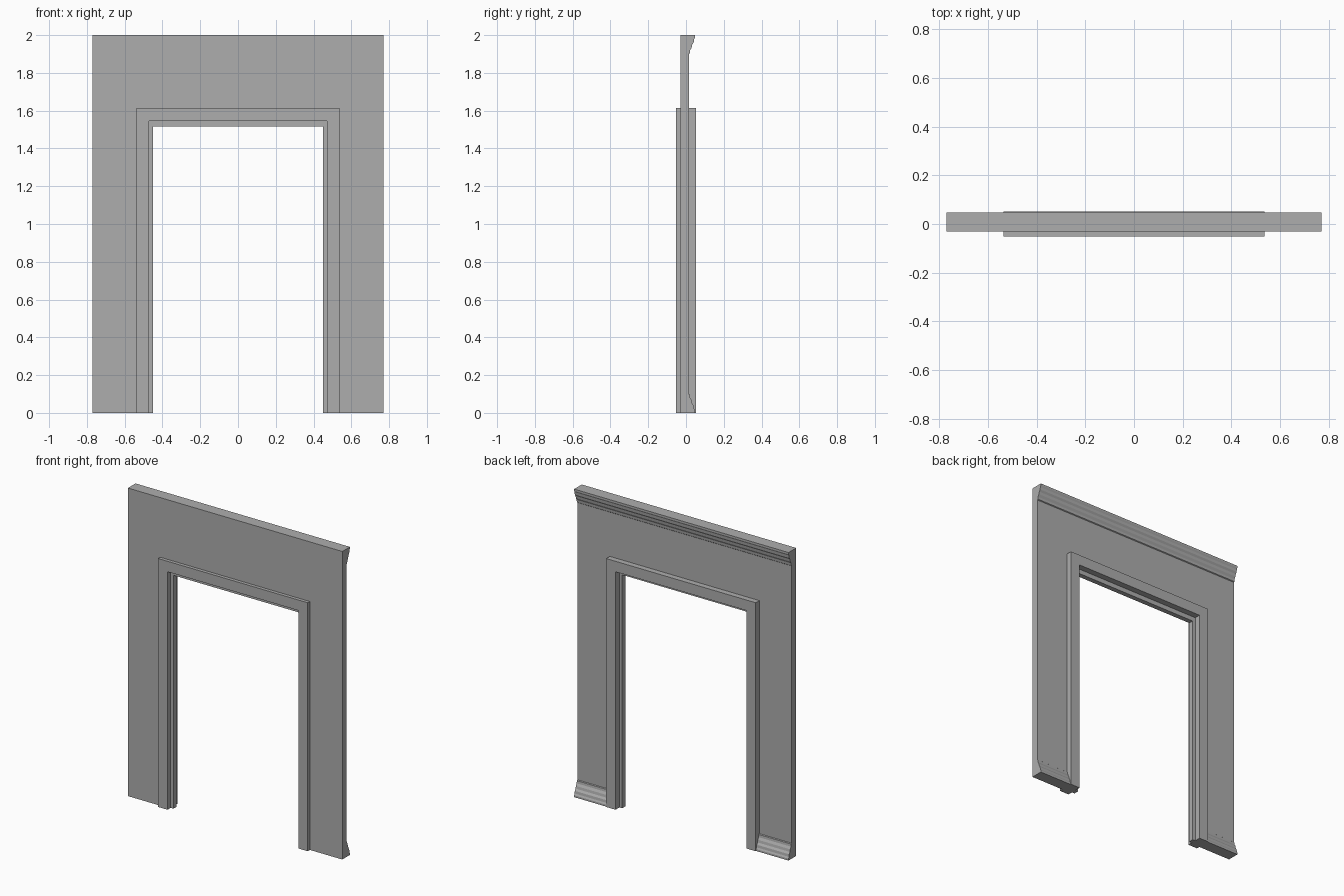
import bpy
import bmesh

cube = bpy.data.objects.get("Cube")
if cube:
    bpy.data.objects.remove(cube, do_unlink=True)

# Single plain grey
grey = bpy.data.materials.new("plain grey")
grey.use_nodes = True
grey.diffuse_color = (0.42, 0.42, 0.42, 1)
grey.node_tree.nodes["Principled BSDF"].inputs["Base Color"].default_value = (0.42, 0.42, 0.42, 1)


def extrude(name, points, direction):
    """Turn a flat outline into a closed solid along a direction."""
    bm = bmesh.new()
    face = bm.faces.new([bm.verts.new(p) for p in points])
    result = bmesh.ops.extrude_face_region(bm, geom=[face])
    moved = [v for v in result["geom"] if isinstance(v, bmesh.types.BMVert)]
    bmesh.ops.translate(bm, verts=moved, vec=direction)
    bmesh.ops.recalc_face_normals(bm, faces=bm.faces)
    mesh = bpy.data.meshes.new(name)
    bm.to_mesh(mesh)
    bm.free()
    mesh.materials.append(grey)
    obj = bpy.data.objects.new(name, mesh)
    bpy.context.collection.objects.link(obj)
    return obj


def arch(name, outer, top, inner, head, front, back):
    """Upside-down U around the doorway."""
    outline = [(-outer, 0), (-outer, top), (outer, top), (outer, 0),
               (inner, 0), (inner, head), (-inner, head), (-inner, 0)]
    return extrude(name, [(x, front, z) for x, z in outline], (0, back - front, 0))


HALF, TOP = 0.77, 2.0
FRONT, BACK = -0.03, 0.015
CASING, OPENING = 0.537, 0.47

# Wall, door casing and the narrower stop inside it
arch("wall", HALF, TOP, 0.50, 1.58, FRONT, BACK)
arch("door_casing", CASING, 1.613, OPENING, 1.545, -0.052, 0.052)
arch("door_stop", 0.48, 1.555, 0.45, 1.515, -0.02, 0.012)

# Moulding profile: depth from the wall, distance from the floor or ceiling
moulding = [(0, 0), (0.033, 0), (0.033, 0.012), (0.028, 0.022), (0.026, 0.038),
            (0.018, 0.05), (0.015, 0.066), (0.007, 0.08), (0.005, 0.096), (0, 0.1)]


def strip(name, x, length, from_top):
    points = [(x, BACK + d, TOP - h if from_top else h) for d, h in moulding]
    return extrude(name, points, (length, 0, 0))


# Crown along the top and a baseboard either side of the doorway
strip("crown_moulding", -HALF, 2 * HALF, True)
strip("left_baseboard", CASING, HALF - CASING, False)
strip("right_baseboard", -HALF, HALF - CASING, False)
